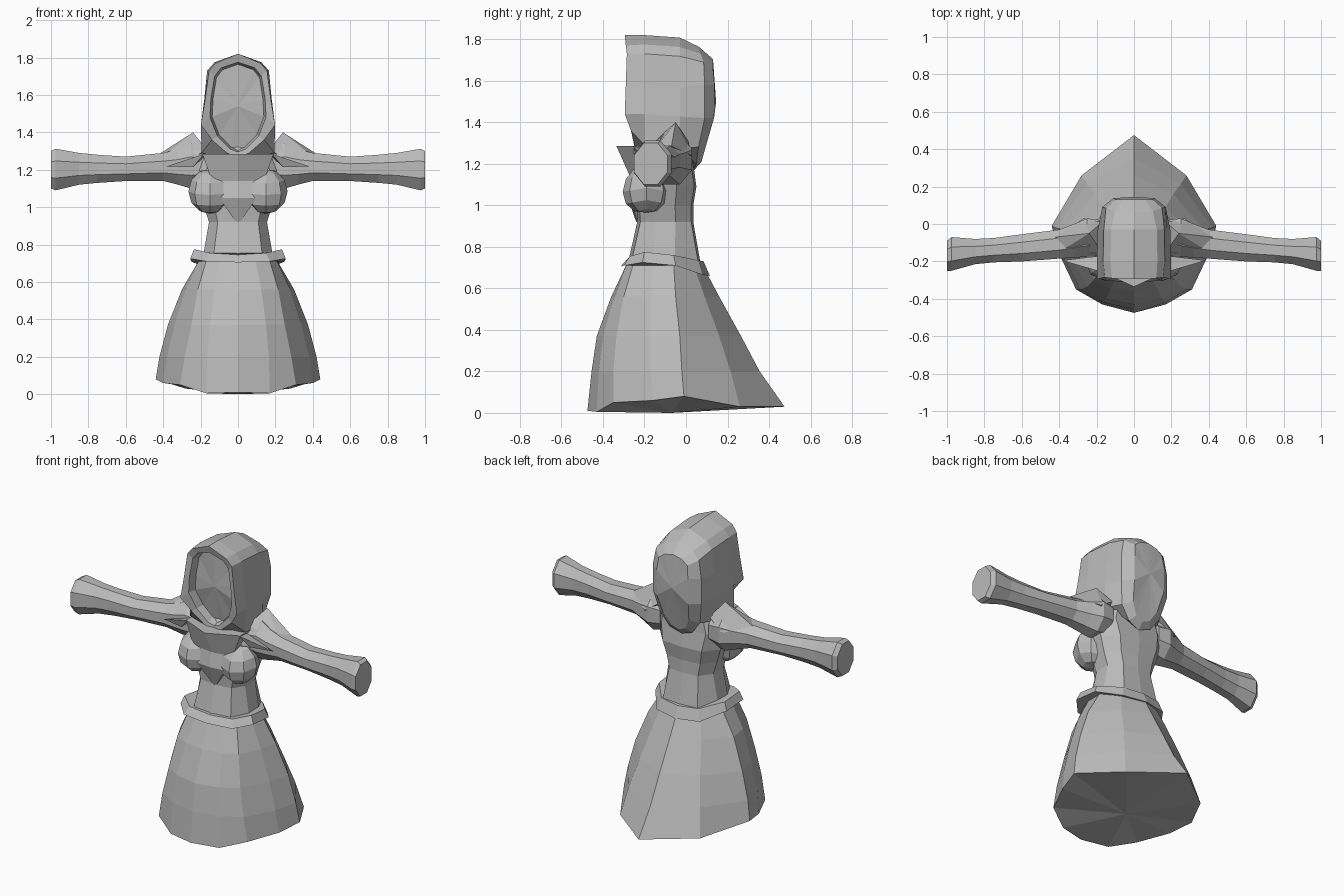
import bpy, bmesh, math
from mathutils import Vector

cloth = bpy.data.materials.new("grey cloth")
cloth.diffuse_color = (0.5, 0.5, 0.5, 1)


def finish(name, bm):
    bmesh.ops.recalc_face_normals(bm, faces=bm.faces)
    me = bpy.data.meshes.new(name)
    bm.to_mesh(me)
    bm.free()
    me.materials.append(cloth)
    ob = bpy.data.objects.new(name, me)
    bpy.context.collection.objects.link(ob)
    return ob


def full(half):
    """Close a half ring (centre line to centre line) by mirroring in x."""
    return half + [(-x, y, z) for x, y, z in reversed(half[1:-1])]


def loft(name, rings, start=None, end=None):
    """Skin a stack of rings; each end is fanned to a point or closed flat."""
    bm = bmesh.new()
    rows = [[bm.verts.new(p) for p in r] for r in rings]
    n = len(rows[0])
    for a, b in zip(rows, rows[1:]):
        for i in range(n):
            j = (i + 1) % n
            bm.faces.new((a[i], a[j], b[j], b[i]))
    for row, tip in ((rows[0], start), (rows[-1], end)):
        if tip is None:
            bm.faces.new(row)
        else:
            v = bm.verts.new(tip)
            for i in range(n):
                bm.faces.new((row[i], row[(i + 1) % n], v))
    return finish(name, bm)


def hull(name, pts):
    bm = bmesh.new()
    for p in pts:
        bm.verts.new(p)
    res = bmesh.ops.convex_hull(bm, input=bm.verts[:])
    return finish(name, bm)


def level(z, pts):
    return full([(x, y, z) for x, y in pts])


# Skirt: flared in front, drawn out to a train at the back
hem = full([(0, -.475, .01), (.17, -.43, .005), (.31, -.35, .05), (.40, -.16, .06),
            (.44, -.01, .08), (.28, .26, .03), (0, .475, .03)])
skirt = [
    hem,
    level(.20, [(0, -.455), (.165, -.42), (.285, -.35), (.38, -.17), (.42, -.02), (.25, .215), (0, .355)]),
    level(.37, [(0, -.43), (.15, -.40), (.25, -.335), (.34, -.17), (.375, -.03), (.21, .16), (0, .265)]),
    level(.56, [(0, -.36), (.125, -.345), (.215, -.30), (.28, -.17), (.30, -.05), (.17, .09), (0, .16)]),
    level(.73, [(0, -.28), (.09, -.28), (.165, -.25), (.2, -.16), (.2, -.06), (.12, .03), (0, .07)]),
]
loft("skirt", skirt, start=(0, -.07, 0))

# Belt, tilted down at the back
loft("belt", [
    full([(0, -.315, .705), (.17, -.30, .71), (.255, -.21, .725), (.25, -.05, .71), (.15, .08, .665), (0, .115, .66)]),
    full([(0, -.28, .745), (.15, -.27, .755), (.235, -.20, .775), (.23, -.06, .76), (.13, .06, .735), (0, .085, .73)]),
])

# Torso: (height, half width, front, back)
torso = []
for z, w, f, b in [(.72, .19, -.28, .07), (.92, .155, -.235, .035), (1.0, .18, -.24, .035),
                   (1.09, .21, -.24, .05), (1.2, .24, -.22, .035), (1.3, .2, -.21, .03), (1.34, .12, -.18, .02)]:
    m = (f + b) / 2
    torso.append(level(z, [(0, f), (w * .7, f + .015), (w, m - .05), (w, m + .05), (w * .65, b - .01), (0, b)]))
loft("torso", torso)

# Pointed scarf down the chest
loft("scarf", [
    full([(0, -.24, .92), (.015, -.235, .925), (.015, -.18, .925), (0, -.17, .92)]),
    level(1.05, [(0, -.285), (.10, -.275), (.10, -.16), (0, -.15)]),
    level(1.14, [(0, -.27), (.14, -.25), (.14, -.15), (0, -.15)]),
    level(1.285, [(0, -.335), (.19, -.25), (.19, -.13), (0, -.12)]),
])

# Hood: front rim, deep shell and narrow back
rim = [(0, -.295, 1.82), (.12, -.29, 1.77), (.155, -.285, 1.73), (.175, -.29, 1.58),
       (.198, -.295, 1.44), (.14, -.265, 1.36), (.06, -.25, 1.29), (0, -.245, 1.27)]
lip = [(0, -.285, 1.775), (.09, -.28, 1.745), (.125, -.275, 1.70), (.145, -.28, 1.58),
       (.15, -.28, 1.48), (.11, -.255, 1.38), (.04, -.245, 1.31), (0, -.24, 1.295)]
shell = [(0, -.20, 1.82), (.125, -.20, 1.775), (.165, -.20, 1.73), (.18, -.20, 1.58),
         (.198, -.20, 1.44), (.195, -.20, 1.29), (.10, -.20, 1.27), (0, -.20, 1.26)]
rear = [(0, .06, 1.765), (.10, .07, 1.73), (.15, .085, 1.69), (.17, .09, 1.58),
        (.17, .09, 1.42), (.14, .06, 1.28), (.08, .05, 1.20), (0, .04, 1.17)]
nape = [(0, .13, 1.705), (.06, .13, 1.69), (.10, .13, 1.66), (.11, .138, 1.58),
        (.11, .135, 1.42), (.09, .10, 1.30), (.05, .08, 1.23), (0, .075, 1.21)]
face = [(x * .92, y + .05, 1.54 + (z - 1.54) * .95) for x, y, z in lip]
middle = [(x * .98, -.03, z - .012) for x, y, z in shell]
loft("hood", [full(r) for r in (face, lip, rim, shell, middle, rear, nape)],
     start=(0, -.235, 1.54), end=(0, .145, 1.5))

# Arm sections: (x, front, back, bottom, top)
arm = [(.17, -.17, .02, 1.12, 1.32), (.25, -.175, .03, 1.10, 1.34), (.32, -.18, 0, 1.12, 1.31),
       (.40, -.185, -.03, 1.14, 1.29), (.60, -.20, -.055, 1.14, 1.27), (.75, -.205, -.075, 1.13, 1.28),
       (.85, -.215, -.08, 1.12, 1.29), (.975, -.25, -.07, 1.09, 1.312), (1.0, -.25, -.09, 1.10, 1.30)]
for s, side in ((-1, "right"), (1, "left")):
    rings = []
    for x, f, b, lo, hi in arm:
        k = .5 / math.cos(math.pi / 8)
        rings.append([(s * x, (f + b) / 2 + (b - f) * k * math.cos(a), (lo + hi) / 2 + (hi - lo) * k * math.sin(a))
                      for a in [math.pi / 8 + i * math.pi / 4 for i in range(8)]])
    loft(side + "_arm", rings)

    # Peaked shoulder
    hull(side + "_shoulder", [(s * x, y, z) for x, y, z in [
        (.24, -.05, 1.40), (.17, -.15, 1.31), (.17, .01, 1.31), (.27, .03, 1.24),
        (.42, -.07, 1.285), (.40, -.15, 1.27), (.27, -.175, 1.24), (.2, -.05, 1.2)]])
    # Collar spike
    hull(side + "_collar_point", [(s * x, y, z) for x, y, z in [
        (.385, -.195, 1.217), (.18, -.255, 1.285), (.24, -.22, 1.215), (.18, -.17, 1.27)]])

    # Bust
    bm = bmesh.new()
    bmesh.ops.create_uvsphere(bm, u_segments=8, v_segments=6, radius=1)
    for v in bm.verts:
        v.co = Vector((s * .15 + v.co.x * .115, -.19 + v.co.y * .115, 1.085 + v.co.z * .12 - .02 * abs(v.co.y)))
    finish(side + "_bust", bm)
